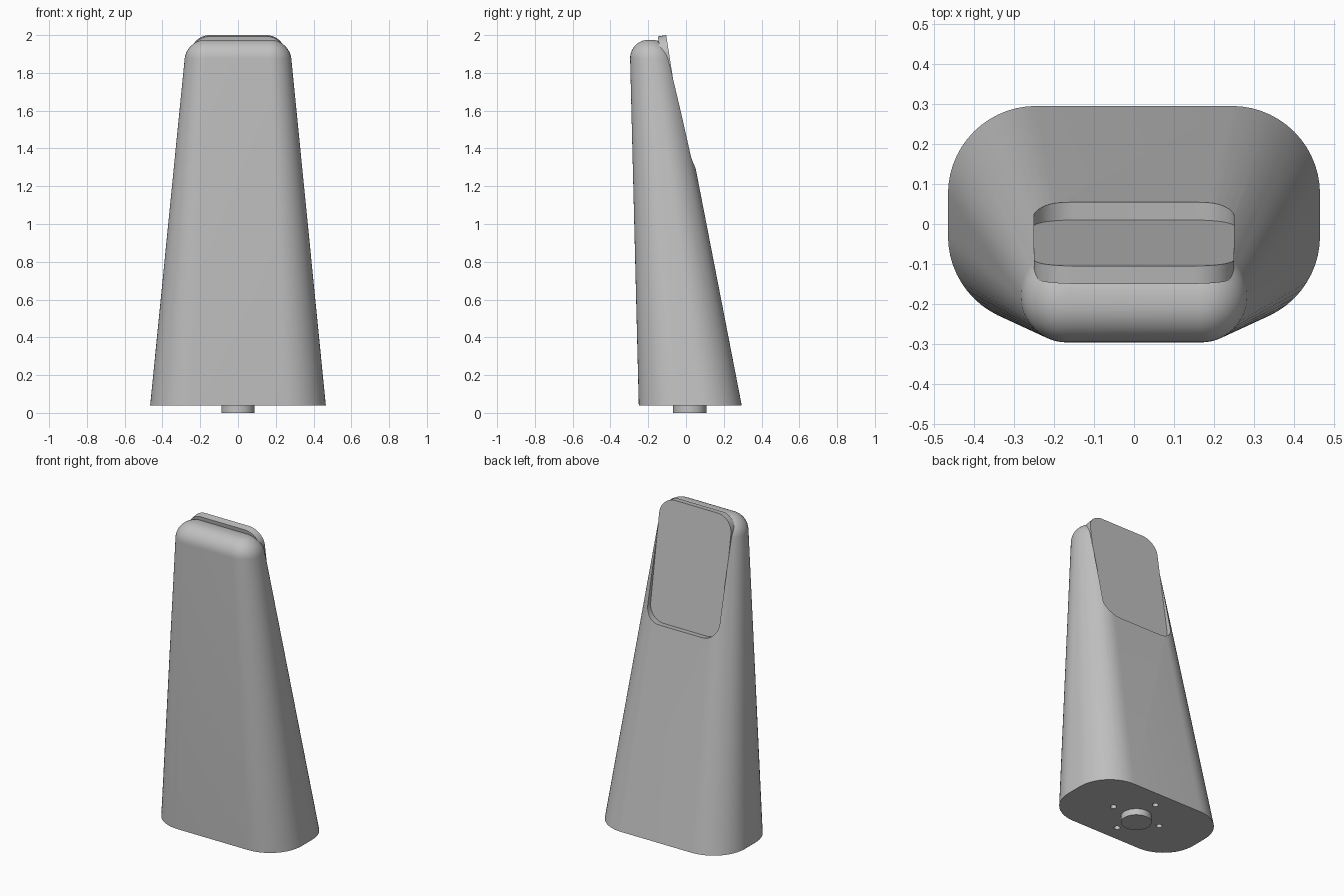
import bpy, bmesh, math
from mathutils import Matrix, Vector

old = bpy.data.objects.get("Cube")
if old:
    bpy.data.objects.remove(old, do_unlink=True)

grey = bpy.data.materials.new("plain grey")
grey.use_nodes = True
colour = (0.53, 0.53, 0.53, 1)
grey.diffuse_color = colour
grey.node_tree.nodes["Principled BSDF"].inputs["Base Color"].default_value = colour


def rounded_ring(hx, y0, y1, r, z, steps=14):
    """Rounded rectangle outline at height z."""
    cy, hy = (y0 + y1) / 2, (y1 - y0) / 2
    points = []
    for corner, (sx, sy) in enumerate([(1, 1), (-1, 1), (-1, -1), (1, -1)]):
        for i in range(steps + 1):
            a = (corner + i / steps) * math.pi / 2
            points.append(Vector((sx * (hx - r) + r * math.cos(a),
                                  cy + sy * (hy - r) + r * math.sin(a), z)))
    return points


def loft(name, rings, matrix=Matrix()):
    """Skin a stack of outlines and cap both ends."""
    bm = bmesh.new()
    loops = [[bm.verts.new(p) for p in ring] for ring in rings]
    n = len(loops[0])
    for low, high in zip(loops, loops[1:]):
        for i in range(n):
            j = (i + 1) % n
            bm.faces.new((low[i], low[j], high[j], high[i]))
    bm.faces.new(loops[0][::-1])
    bm.faces.new(loops[-1])
    bmesh.ops.remove_doubles(bm, verts=bm.verts, dist=0.00001)
    bmesh.ops.transform(bm, matrix=matrix, verts=bm.verts)
    bmesh.ops.recalc_face_normals(bm, faces=bm.faces)
    mesh = bpy.data.meshes.new(name)
    bm.to_mesh(mesh)
    bm.free()
    mesh.materials.append(grey)
    obj = bpy.data.objects.new(name, mesh)
    bpy.context.collection.objects.link(obj)
    return obj


def cylinder(name, x, y, r, z0, z1):
    move = Matrix.Translation((x, y, 0))
    return loft(name, [rounded_ring(r, -r, r, r, z, 10) for z in (z0, z1)], move)


def select(obj):
    bpy.ops.object.select_all(action='DESELECT')
    obj.select_set(True)
    bpy.context.view_layer.objects.active = obj


def cut(obj, cutter):
    cutter.hide_render = True
    mod = obj.modifiers.new("cut", 'BOOLEAN')
    mod.operation = 'DIFFERENCE'
    mod.solver = 'EXACT'
    mod.object = cutter
    select(obj)
    bpy.ops.object.modifier_apply(modifier=mod.name)
    bpy.data.objects.remove(cutter, do_unlink=True)


# Tapered leaning body with a rounded top edge
BASE, TOP, FILLET = 0.04, 1.975, 0.1


def body_ring(z, inset=0.0):
    h = z - BASE
    return rounded_ring(0.465 - 0.0995 * h - inset, -0.25 - 0.025 * h + inset,
                        0.295 - 0.1944 * h - inset, 0.22 - 0.058 * h - inset, z)


rings = [body_ring(BASE)]
for i in range(11):
    a = i / 10 * math.pi / 2
    rings.append(body_ring(TOP - FILLET * (1 - math.sin(a)),
                           FILLET * (1 - math.cos(a))))
body = loft("body", rings)

# Tilted frame on the back: its z axis points out of the panel face
low, high = Vector((0, 0.01, 1.27)), Vector((0, -0.105, 2.0))
length = (high - low).length
up = (high - low).normalized()
side = Vector((-1, 0, 0))
frame = Matrix((side, up, side.cross(up))).transposed().to_4x4()
frame.translation = low


def panel(name, w0, w1):
    return loft(name, [rounded_ring(0.25, 0, length, 0.1, w) for w in (w0, w1)], frame)


# Recess in the back, filled by a sunken panel
cut(body, panel("recess_cutter", -0.02, 0.3))
back_panel = panel("back_panel", -0.045, 0)

# Underside peg ringed by four screw holes
PEG_Y = 0.02
peg = cylinder("base_peg", 0, PEG_Y, 0.088, 0, BASE)
for k in range(4):
    a = k * math.pi / 2
    cut(body, cylinder("hole_cutter", 0.17 * math.cos(a),
                       PEG_Y + 0.17 * math.sin(a), 0.018, 0, 0.1))

for obj in (body, back_panel, peg):
    select(obj)
    bpy.ops.object.shade_smooth_by_angle(angle=math.radians(30))
